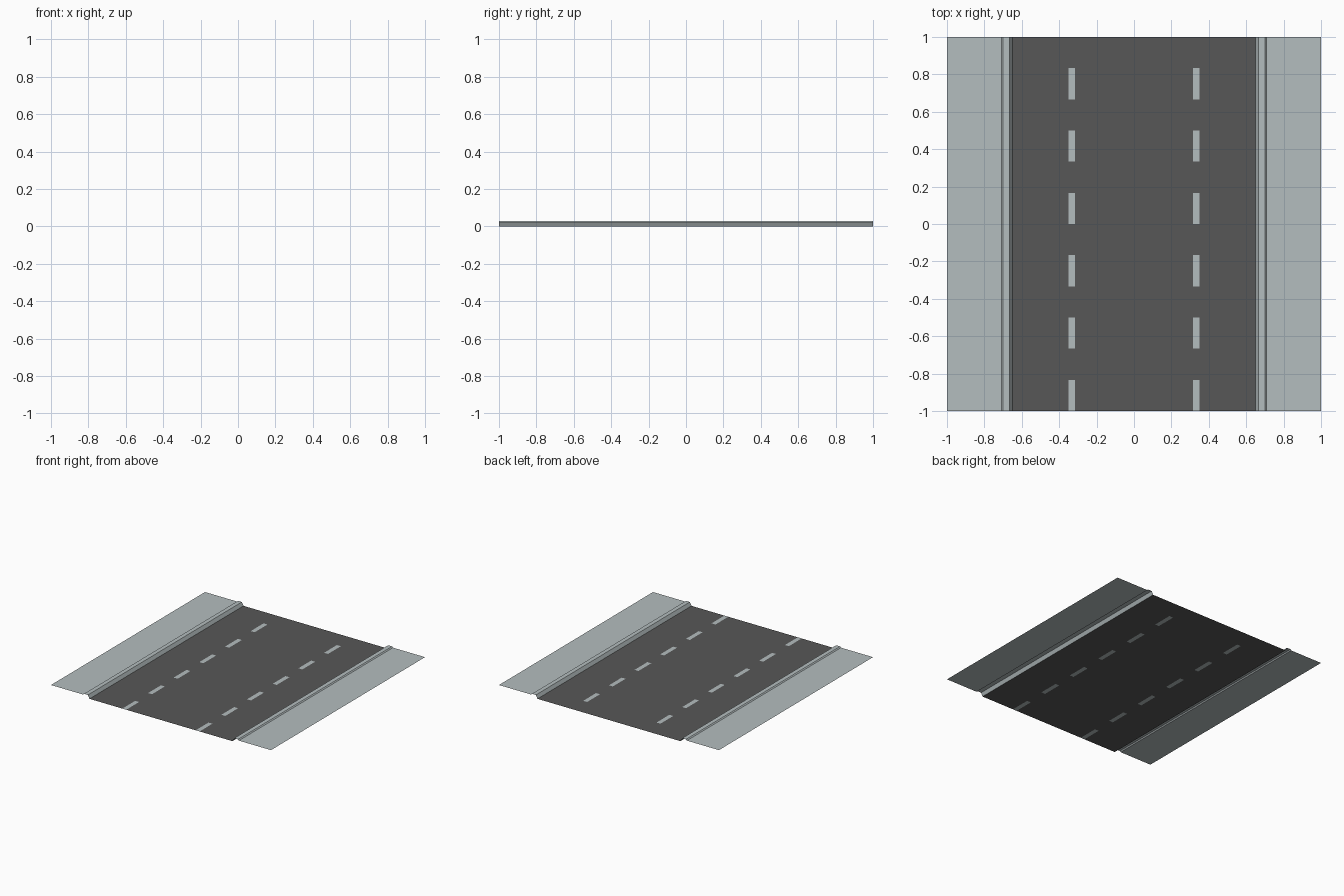
import bpy, bmesh

if "Cube" in bpy.data.objects:
    bpy.data.objects.remove(bpy.data.objects["Cube"])


def material(name, rgb):
    m = bpy.data.materials.new(name)
    m.diffuse_color = (*rgb, 1.0)
    m.use_nodes = True
    m.node_tree.nodes["Principled BSDF"].inputs["Base Color"].default_value = m.diffuse_color
    return m


ASPHALT = material("dark asphalt", (0.095, 0.095, 0.095))
CONCRETE = material("pale concrete", (0.456, 0.51, 0.517))


def strip(name, profile, ys, mats, rule=None):
    """Sweep an open (x, z) profile along y; rule(x, y) picks a face's material."""
    bm = bmesh.new()
    rows = [[bm.verts.new((x, y, z)) for x, z in profile] for y in ys]
    for a, b in zip(rows, rows[1:]):
        for i in range(len(profile) - 1):
            f = bm.faces.new((a[i], a[i + 1], b[i + 1], b[i]))
            f.normal_update()
            if f.normal.z < 0:
                f.normal_flip()
            if rule:
                c = f.calc_center_median()
                f.material_index = rule(c.x, c.y)
    mesh = bpy.data.meshes.new(name)
    bm.to_mesh(mesh)
    bm.free()
    for m in mats:
        mesh.materials.append(m)
    ob = bpy.data.objects.new(name, mesh)
    bpy.context.collection.objects.link(ob)
    return ob


# Road surface, with lane dashes cut flush into it
LANE, HALF = 1 / 3, 0.018
road_x = [-0.65, -LANE - HALF, -LANE + HALF, LANE - HALF, LANE + HALF, 0.65]
road_y = [-1 + i / 6 for i in range(13)]


def dash(x, y):
    on_line = abs(abs(x) - LANE) < HALF
    return int(on_line and int((y + 1) * 6) % 2 == 0)


strip("road", [(x, 0) for x in road_x], road_y, [ASPHALT, CONCRETE], dash)

# Raised kerbs and sidewalks on both sides
kerb = [(0.65, 0), (0.665, 0.028), (0.70, 0.028), (0.708, 0.02)]
walk = [(0.708, 0.02), (1.0, 0.02)]
for side, s in (("left", -1), ("right", 1)):
    for part, prof in (("kerb", kerb), ("sidewalk", walk)):
        strip(f"{side}_{part}", [(s * x, z) for x, z in prof], [-1, 1], [CONCRETE])
